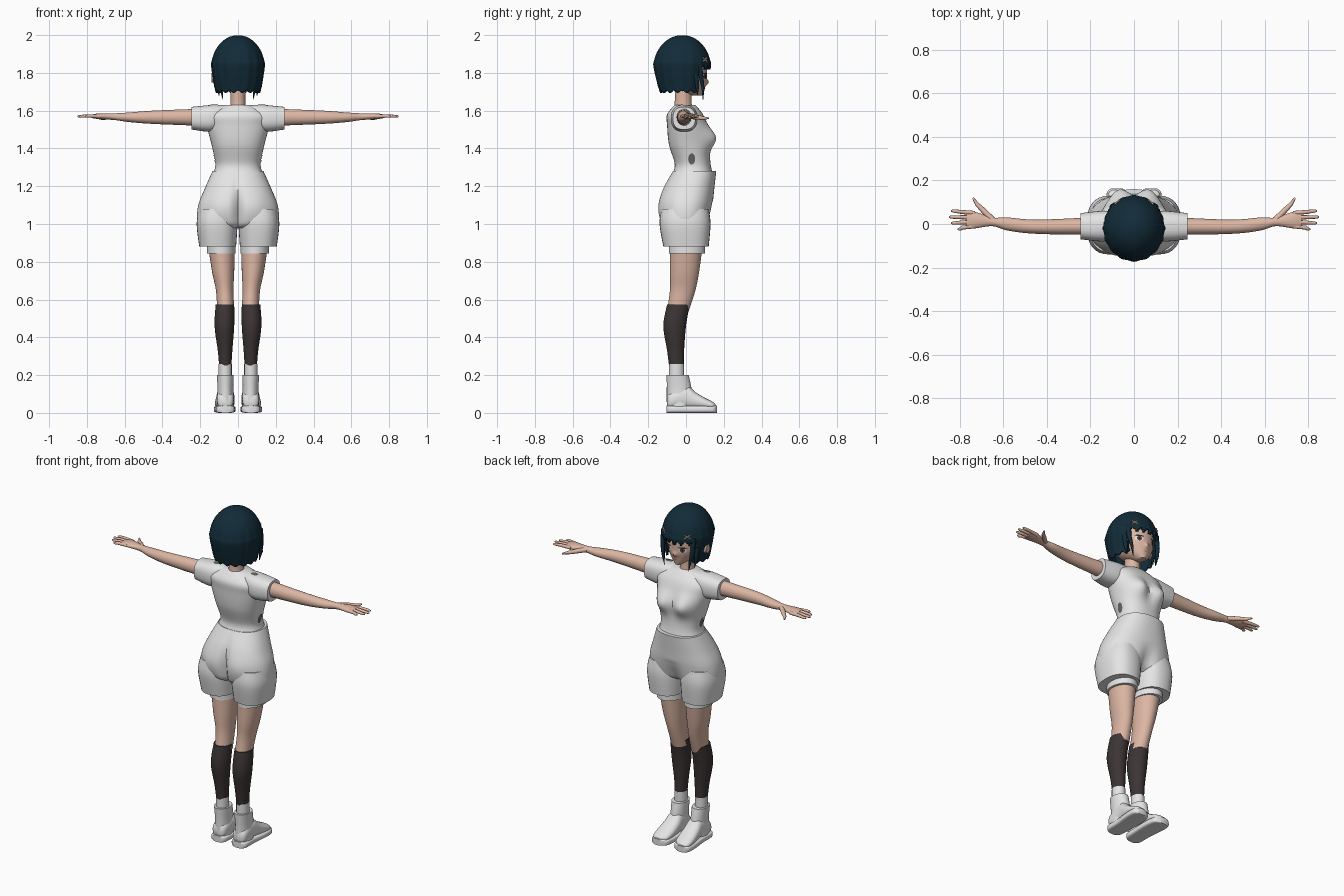
import bpy, bmesh, math
from mathutils import Vector

default_cube = bpy.data.objects.get("Cube")
if default_cube:
    bpy.data.objects.remove(default_cube)


def material(name, red, green, blue):
    mat = bpy.data.materials.new(name)
    mat.use_nodes = True
    colour = (red, green, blue, 1)
    mat.diffuse_color = colour
    mat.node_tree.nodes["Principled BSDF"].inputs["Base Color"].default_value = colour
    return mat


SKIN = material("skin", .72, .47, .37)
CLOTH = material("white_cloth", .78, .78, .78)
HAIR = material("dark_teal_hair", .006, .025, .04)
SOCK = material("charcoal_sock", .045, .035, .035)
GREY = material("grey_opening", .14, .13, .13)
EYE = material("brown_iris", .12, .04, .025)
LIP = material("pink_lip", .5, .18, .16)


def place(name, data, mat, mirror):
    obj = bpy.data.objects.new(name, data)
    bpy.context.collection.objects.link(obj)
    data.materials.append(mat)
    if mirror:
        obj.modifiers.new("mirror", "MIRROR")
    return obj


def mesh_object(name, bm, mat, mirror=False):
    bmesh.ops.recalc_face_normals(bm, faces=bm.faces)
    mesh = bpy.data.meshes.new(name)
    bm.to_mesh(mesh)
    bm.free()
    obj = place(name, mesh, mat, mirror)
    bpy.ops.object.select_all(action="DESELECT")
    obj.select_set(True)
    bpy.context.view_layer.objects.active = obj
    bpy.ops.object.shade_smooth_by_angle(angle=math.radians(50))
    return obj


def smooth_between(rings, index, t):
    last = len(rings) - 1
    before, start, end, after = (rings[min(max(index + k, 0), last)] for k in (-1, 0, 1, 2))
    return [start_v + t / 2 * (end_v - before_v
            + t * (2 * before_v - 5 * start_v + 4 * end_v - after_v
                   + t * (3 * (start_v - end_v) + after_v - before_v)))
            for before_v, start_v, end_v, after_v in zip(before, start, end, after)]


def loft(name, rings, mat, axis="z", mirror=False, shape=None, square=2.0,
         segments=32, steps=5, cut=None, open_base=False):
    """Skin over cross-sections: (position, low a, high a, low b, high b)."""
    bm = bmesh.new()
    sections = [smooth_between(rings, i, k / steps)
                for i in range(len(rings) - 1) for k in range(steps)]
    sections.append(rings[-1])

    def along(low, high, wave):
        bulge = math.copysign(abs(wave) ** (2 / square), wave)
        return (low + high + (high - low) * bulge) / 2

    rows = []
    for pos, low_a, high_a, low_b, high_b in sections:
        row = []
        for k in range(segments):
            angle = math.tau * k / segments
            a = along(low_a, high_a, math.cos(angle))
            b = along(low_b, high_b, math.sin(angle))
            point = Vector({"x": (pos, a, b), "y": (a, pos, b), "z": (a, b, pos)}[axis])
            if shape:
                shape(point)
            row.append(bm.verts.new(point))
        rows.append(row)
    for lower, upper in zip(rows, rows[1:]):
        for k in range(segments):
            bm.faces.new((lower[k - 1], lower[k], upper[k], upper[k - 1]))
    bm.faces.new(rows[-1])
    if not open_base:
        bm.faces.new(rows[0])
    if cut:
        unwanted = [face for face in bm.faces if cut(face.calc_center_median())]
        bmesh.ops.delete(bm, geom=unwanted, context="FACES")
    return mesh_object(name, bm, mat, mirror)


def body(name, rows, mat, **options):
    """Centred upright loft: (height, half width, back, front)."""
    rings = [(z, -half, half, back, front) for z, half, back, front in rows]
    return loft(name, rings, mat, **options)


def tubes(name, paths, radius, mat, taper=.3):
    """Mirrored strands that thin towards their ends."""
    curve = bpy.data.curves.new(name, "CURVE")
    curve.dimensions = "3D"
    curve.bevel_depth = radius
    curve.bevel_resolution = 3
    curve.use_fill_caps = True
    for path in paths:
        spline = curve.splines.new("POLY")
        spline.points.add(len(path) - 1)
        for index, (point, co) in enumerate(zip(spline.points, path)):
            point.co = (*co, 1)
            point.radius = 1 - (1 - taper) * (index / (len(path) - 1)) ** 2
        spline.use_smooth = True
    place(name, curve, mat, True)


def patch(name, target, axis, centre, size, mat, lift=.002, forward=False, mirror=True):
    """Thin oval laid onto a target surface along one axis."""
    bm = bmesh.new()
    bmesh.ops.create_circle(bm, cap_ends=True, segments=24, radius=1)
    bmesh.ops.poke(bm, faces=bm.faces)
    bmesh.ops.subdivide_edges(bm, edges=bm.edges, cuts=2, use_grid_fill=True)
    for vert in bm.verts:
        a, b = vert.co.x * size[0], vert.co.y * size[1]
        offset = {"x": (0, a, b), "y": (a, 0, b), "z": (a, b, 0)}[axis]
        vert.co = Vector(centre) + Vector(offset)
    obj = mesh_object(name, bm, mat)
    wrap = obj.modifiers.new("wrap", "SHRINKWRAP")
    wrap.target = target
    wrap.wrap_method = "PROJECT"
    wrap.wrap_mode = "ABOVE_SURFACE"
    setattr(wrap, "use_project_" + axis, True)
    wrap.use_positive_direction = forward
    wrap.use_negative_direction = not forward
    wrap.offset = lift
    if mirror:
        obj.modifiers.new("mirror", "MIRROR")


def bump(point, x, z, spread_x, spread_z):
    across = (abs(point.x) - x) / spread_x
    upward = (point.z - z) / spread_z
    return math.exp(-across * across - upward * upward)


# Head, neck and ears
def add_nose(point):
    if point.y > .05:
        point.y += .014 * bump(point, 0, 1.75, .012, .014)


head = body("head", [(1.68, .02, .03, .09), (1.72, .07, -.07, .1), (1.78, .1, -.11, .11),
                     (1.87, .1, -.13, .1), (1.96, .03, -.05, .02)],
            SKIN, shape=add_nose, segments=48, steps=10)
body("neck", [(1.58, .05, -.07, .04), (1.64, .04, -.06, .03), (1.73, .04, -.06, .03)], SKIN)
loft("ear", [(-.14, -.03, .01, 1.75, 1.8), (-.1, -.01, .02, 1.75, 1.78)], SKIN, axis="x")

# Face details
EYE_SPOT = Vector((.044, .3, 1.782))
patch("eye_white", head, "y", EYE_SPOT, (.02, .015), CLOTH)
patch("iris", head, "y", EYE_SPOT, (.012, .014), EYE, lift=.003)
patch("pupil", head, "y", EYE_SPOT, (.005, .008), HAIR, lift=.004)
patch("upper_lash", head, "y", EYE_SPOT + Vector((0, 0, .015)), (.023, .004), HAIR, lift=.005)
patch("mouth", head, "y", (0, .3, 1.716), (.014, .003), LIP, mirror=False)


# Bobbed hair: a dome on a short skirt, with a face opening and ragged ends
def comb(point):
    wave = math.cos(16 * math.atan2(point.y + .02, point.x))
    fade = max(0, min(1, (1.96 - point.z) * 10))
    point.x *= 1 + .012 * wave * fade
    point.y *= 1 + .012 * wave * fade
    if point.z < 1.72:
        point.z += .007 * wave


def face_opening(centre):
    return centre.y > .065 and centre.z < 1.83 + .01 * math.sin(centre.x * 160)


dome = []
for degrees in range(0, 90, 14):
    rise, reach = math.sin(math.radians(degrees)), math.cos(math.radians(degrees))
    dome.append((1.83 + .17 * rise, .14 * reach, -.02 - .15 * reach, -.02 + .15 * reach))
hair = body("bobbed_hair", [(1.7, .12, -.14, .1)] + dome, HAIR, shape=comb,
            segments=96, steps=8, cut=face_opening, open_base=True)
thickness = hair.modifiers.new("thickness", "SOLIDIFY")
thickness.thickness = .012
tubes("side_locks", [[(.1, .07, 1.86), (.1, .08, 1.78), (.09, .09, 1.72), (.08, .09, 1.66)],
                     [(.11, .05, 1.8), (.11, .06, 1.73), (.1, .06, 1.68)]],
      .014, HAIR, taper=.1)
tubes("hair_clip", [[(-.09, .09, low), (-.066, .11, high)]
                    for low, high in ((1.86, 1.88), (1.88, 1.86))], .004, SKIN, taper=1)


# Shirt
def add_bust(point):
    if point.y > .02:
        fade = min(1, (point.y - .02) * 20)
        point.y += .05 * fade * bump(point, .07, 1.455, .06, .06)


shirt = body("shirt", [(1.27, .13, -.07, .14), (1.32, .12, -.06, .13), (1.42, .14, -.09, .12),
                       (1.52, .165, -.1, .11), (1.58, .165, -.1, .09), (1.63, .07, -.06, .05)],
             CLOTH, shape=add_bust, segments=48, steps=8, square=2.3)
sleeve = loft("sleeve", [(.07, -.06, .05, 1.53, 1.63), (.14, -.08, .06, 1.49, 1.63),
                         (.245, -.07, .05, 1.5, 1.62)],
              CLOTH, axis="x", mirror=True, square=2.5)
patch("side_opening", shirt, "x", (.4, .03, 1.345), (.018, .03), GREY)
patch("shoulder_opening", sleeve, "z", (.125, -.02, 1.9), (.022, .014), GREY)

# Arms and hands
loft("arm", [(.2, -.05, .03, 1.52, 1.61), (.45, -.045, .02, 1.53, 1.6),
             (.58, -.03, .03, 1.54, 1.59), (.65, -.01, .03, 1.55, 1.586),
             (.73, -.02, .055, 1.555, 1.586), (.77, -.02, .05, 1.56, 1.58)],
     SKIN, axis="x", mirror=True)
fingers = []
for k in range(4):
    tip = .85 - .01 * (k - 1) ** 2
    fingers.append([(.73, .05 - .02 * k, 1.57), (.79, .055 - .024 * k, 1.572),
                    (tip - .01, .06 - .028 * k, 1.57), (tip, .06 - .028 * k, 1.57)])
tubes("fingers", fingers, .01, SKIN, taper=.4)
tubes("thumb", [[(.65, .02, 1.57), (.69, .06, 1.565), (.72, .09, 1.56), (.74, .12, 1.56)]],
      .014, SKIN)


# Shorts
def shape_hips(point):
    if point.y < 0:
        point.y += .035 * bump(point, 0, 1.06, .018, .13)
        point.y -= .012 * bump(point, .09, 1.08, .07, .08)
    elif point.z < 1.12:
        point.y -= .03 * bump(point, 0, 1, .04, .08)


body("shorts", [(.98, .17, -.1, .09), (1.01, .214, -.13, .12), (1.1, .21, -.14, .14),
                (1.19, .175, -.12, .15), (1.28, .135, -.07, .16)],
     CLOTH, shape=shape_hips, segments=64, steps=8, square=2.3)
loft("shorts_leg", [(.88, .01, .205, -.12, .12), (1, .003, .219, -.14, .13),
                    (1.08, .01, .205, -.13, .12)], CLOTH, mirror=True, square=2.4)
loft("shorts_lining", [(z, .014, .165, -.09, .1) for z in (.845, .92)], CLOTH, mirror=True)

# Legs and socks
loft("leg", [(.54, .02, .11, -.1, .015), (.65, .024, .117, -.085, .05), (.75, .02, .138, -.086, .07),
             (.9, .016, .16, -.085, .09)], SKIN, mirror=True)
loft("long_sock", [(.25, .035, .1, -.09, -.01), (.33, .03, .107, -.1, -.01),
                   (.46, .02, .124, -.12, 0), (.575, .02, .118, -.1, .02)], SOCK, mirror=True)
loft("ankle_sock", [(z, .033, .103, -.09, -.01) for z in (.17, .258)], CLOTH, mirror=True)

# Boots: the sole follows the outline of the foot
boot = loft("boot_shaft", [(.03, .022, .112, -.1, .03), (.12, .025, .108, -.1, .03),
                           (.2, .023, .112, -.104, .014)], CLOTH, mirror=True)
foot = [(-.1, .045, .09, .03, .08), (-.08, .025, .11, .02, .11), (0, .02, .112, .02, .145),
        (.05, .018, .118, .02, .11), (.1, .02, .122, .02, .08), (.14, .03, .118, .02, .06),
        (.157, .06, .1, .03, .045)]
loft("boot_foot", foot, CLOTH, axis="y", mirror=True, square=2.3)
loft("boot_sole", [(y * 1.04, inner - .006, outer + .006, 0, .038)
                   for y, inner, outer, bottom, top in foot],
     CLOTH, axis="y", mirror=True, square=4)
patch("heel_strip", boot, "y", (.06, -.4, .1), (.008, .045), CLOTH, lift=.004, forward=True)
